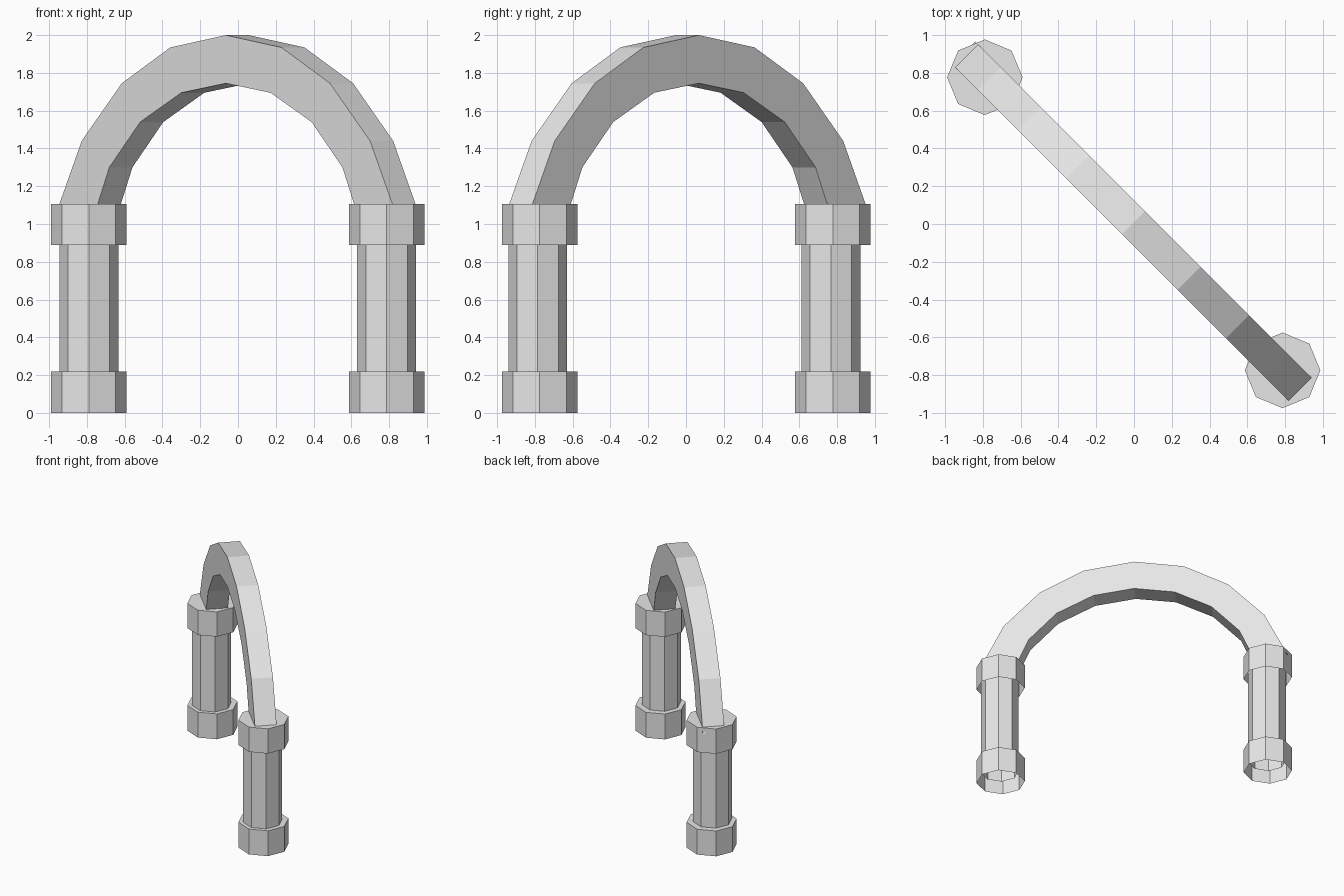
import bpy
import bmesh
import math
from mathutils import Vector

if "Cube" in bpy.data.objects:
    bpy.data.objects.remove(bpy.data.objects["Cube"], do_unlink=True)

# Single stone colour
stone = bpy.data.materials.new("pale_grey_stone")
stone.use_nodes = True
stone.diffuse_color = (0.8, 0.8, 0.8, 1)
stone.node_tree.nodes["Principled BSDF"].inputs["Base Color"].default_value = (0.8, 0.8, 0.8, 1)


def finish(name, bm):
    mesh = bpy.data.meshes.new(name)
    bm.to_mesh(mesh)
    bm.free()
    mesh.materials.append(stone)
    obj = bpy.data.objects.new(name, mesh)
    bpy.context.collection.objects.link(obj)
    return obj


def octagon(name, x, y, bottom, top, radius, lid):
    """Eight-sided tube, open below, with an optional top face."""
    bm = bmesh.new()
    rings = []
    for z in (bottom, top):
        rings.append([bm.verts.new((x + radius * math.cos(i * math.pi / 4),
                                    y + radius * math.sin(i * math.pi / 4), z))
                      for i in range(8)])
    low, high = rings
    for i in range(8):
        j = (i + 1) % 8
        bm.faces.new((low[i], low[j], high[j], high[i]))
    if lid:
        bm.faces.new(high)
    finish(name, bm)


# Two columns: base, shaft and capital
for side, x, y in (("right", -0.79, 0.777), ("left", 0.787, -0.775)):
    octagon(side + "_column_base", x, y, 0, 0.22, 0.2, True)
    octagon(side + "_column_shaft", x, y - 0.01, 0.1, 1.0, 0.156, False)
    octagon(side + "_column_capital", x, y, 0.89, 1.105, 0.2, True)

# Arch: half profiles as (distance from middle, height), mirrored about the crown
outer = [(1.27, 1.06), (1.08, 1.44), (0.78, 1.745), (0.416, 1.935), (0, 2.0)]
inner = [(0.98, 1.06), (0.873, 1.3), (0.642, 1.54), (0.335, 1.695), (0, 1.745)]


def whole(half):
    return [(-u, z) for u, z in half] + half[-2::-1]


along = Vector((1, -1, 0)).normalized()
across = Vector((1, 1, 0)).normalized() * 0.0866
middle = Vector((-0.003, 0.0075, 0))

bm = bmesh.new()
sections = []
for (uo, zo), (ui, zi) in zip(whole(outer), whole(inner)):
    sections.append([bm.verts.new(middle + along * u + across * s + Vector((0, 0, z)))
                     for u, z, s in ((uo, zo, -1), (uo, zo, 1), (ui, zi, 1), (ui, zi, -1))])
for a, b in zip(sections, sections[1:]):
    for i in range(4):
        j = (i + 1) % 4
        bm.faces.new((a[i], b[i], b[j], a[j]))
bm.faces.new(sections[0])
bm.faces.new(sections[-1][::-1])
bmesh.ops.recalc_face_normals(bm, faces=bm.faces)
finish("arch", bm)
